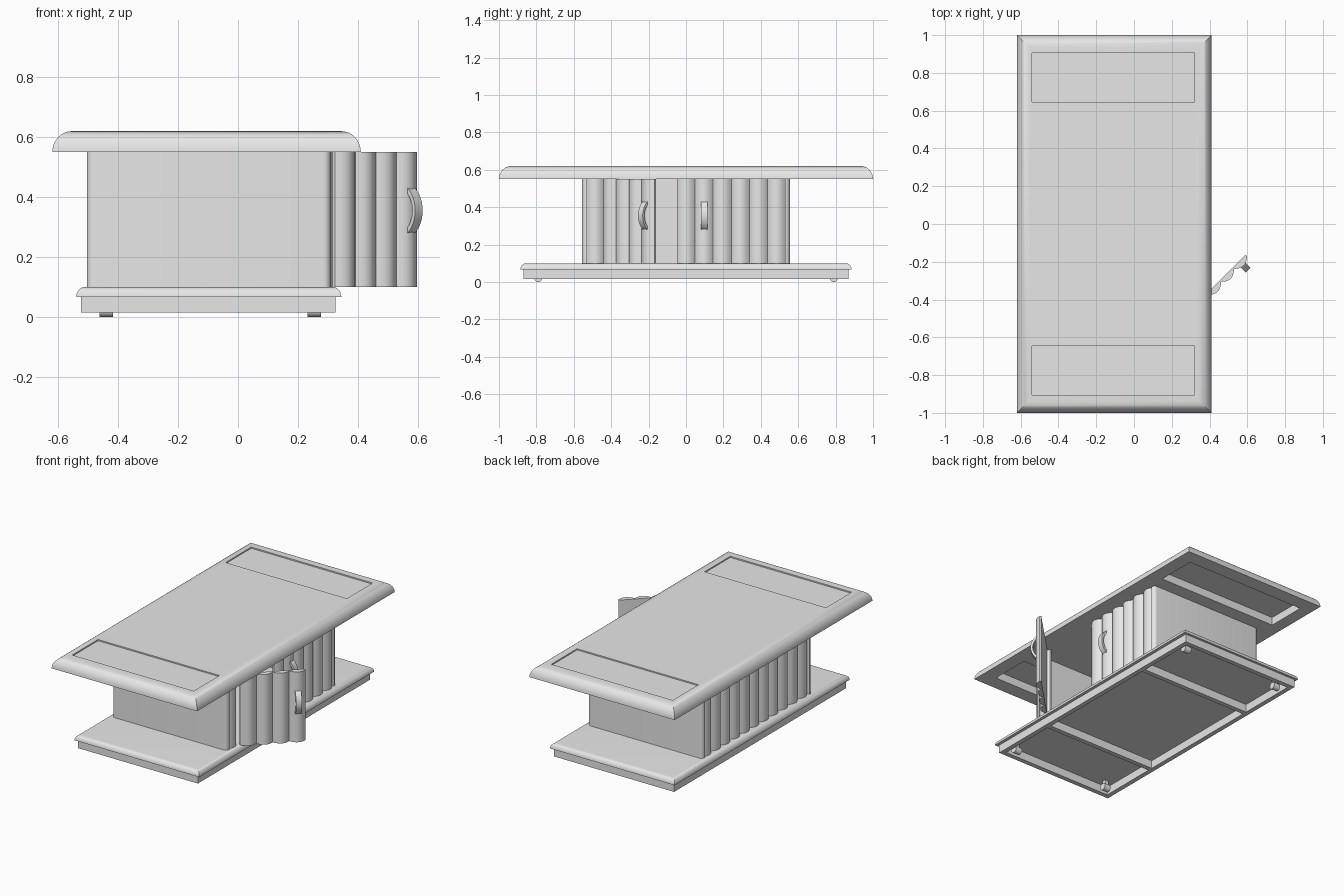
import bpy, bmesh, math
from mathutils import Vector

if "Cube" in bpy.data.objects:
    bpy.data.objects.remove(bpy.data.objects["Cube"])

grey = bpy.data.materials.new("plain_grey")
grey.diffuse_color = (0.8, 0.8, 0.8, 1)
grey.use_nodes = True
grey.node_tree.nodes["Principled BSDF"].inputs["Base Color"].default_value = grey.diffuse_color

PITCH, BULGE, BACK = 0.097, 0.025, 0.010   # rib width, rib depth, panel thickness
END = 5.5 * PITCH                          # half length of the ribbed sides
CX = -0.10                                 # cabinet centre line


def finish(name, bm, smooth=True):
    bmesh.ops.recalc_face_normals(bm, faces=bm.faces)
    me = bpy.data.meshes.new(name)
    bm.to_mesh(me)
    bm.free()
    me.materials.append(grey)
    ob = bpy.data.objects.new(name, me)
    bpy.context.collection.objects.link(ob)
    if smooth:
        bpy.ops.object.select_all(action='DESELECT')
        ob.select_set(True)
        bpy.context.view_layer.objects.active = ob
        bpy.ops.object.shade_smooth_by_angle(angle=math.radians(30))
    return ob


def add_box(bm, x0, x1, y0, y1, z0, z1):
    vs = bmesh.ops.create_cube(bm, size=1)["verts"]
    for v in vs:
        v.co = ((x0 + x1) / 2 + v.co.x * (x1 - x0),
                (y0 + y1) / 2 + v.co.y * (y1 - y0),
                (z0 + z1) / 2 + v.co.z * (z1 - z0))


def loft(bm, rings):
    """Skin a list of equal-length point loops and cap both ends."""
    loops = [[bm.verts.new(p) for p in r] for r in rings]
    n = len(loops[0])
    for a, b in zip(loops, loops[1:]):
        for i in range(n):
            j = (i + 1) % n
            bm.faces.new((a[i], a[j], b[j], b[i]))
    bm.faces.new(loops[0])
    bm.faces.new(loops[-1])


def prism(name, outline, z0, z1):
    bm = bmesh.new()
    loft(bm, [[(x, y, z) for x, y in outline] for z in (z0, z1)])
    return finish(name, bm)


def round_slab(name, x0, x1, y, z0, z1, inset):
    """Rectangular slab with a mitred quarter-round edge."""
    rings = []
    for i in range(9):
        a = i / 8 * math.pi / 2
        d, z = inset * (1 - math.cos(a)), z0 + (z1 - z0) * math.sin(a)
        rings.append([(x0 + d, -y + d, z), (x1 - d, -y + d, z),
                      (x1 - d, y - d, z), (x0 + d, y - d, z)])
    bm = bmesh.new()
    loft(bm, rings)
    return finish(name, bm)


def ribbed_panel(name, origin, tangent, ribs, z0=0.10, z1=0.55):
    """Flat-backed panel with convex vertical ribs on its outer side."""
    o, t = Vector(origin), Vector(tangent).normalized()
    n = Vector((t.y, -t.x))
    pts = [o, o + t * PITCH * ribs]
    for i in range(ribs * 10, -1, -1):
        u = (i % 10) / 5 - 1
        pts.append(o + t * PITCH * i / 10 + n * (BACK + BULGE * (1 - u * u)))
    return prism(name, [tuple(p) for p in pts], z0, z1)


def bow_handle(name, origin, tangent, depth):
    """Curved strap handle standing on a rib, with a small foot at each end."""
    o, t = Vector(origin), Vector(tangent).normalized()
    n = Vector((t.y, -t.x))
    rings = []
    for i in range(17):
        a = (i / 16 * 2 - 1) * math.radians(62)
        ring = []
        for side, r in ((-1, 0.082), (1, 0.082), (1, 0.096), (-1, 0.096)):
            d = depth + r * math.cos(a) - 0.096
            p = o + t * side * 0.0175 + n * d
            ring.append((p.x, p.y, 0.355 + r * math.sin(a)))
        rings.append(ring)
    bm = bmesh.new()
    loft(bm, rings)
    # feet reaching back to the door
    for s in (-1, 1):
        foot = []
        for z in (0.355 + s * 0.071, 0.355 + s * 0.085):
            ring = []
            for side, d in ((-1, 0.02), (1, 0.02), (1, depth - 0.05), (-1, depth - 0.05)):
                p = o + t * side * 0.0175 + n * d
                ring.append((p.x, p.y, z))
            foot.append(ring)
        loft(bm, foot)
    return finish(name, bm)


# Table top with a sunken panel at each end, recessed above and below
top = round_slab("table_top", -0.62, 0.41, 1.0, 0.55, 0.62, 0.065)
bm = bmesh.new()
for y0, y1 in ((-0.905, -0.645), (0.645, 0.905)):
    add_box(bm, -0.54, 0.32, y0, y1, 0.612, 0.66)
    add_box(bm, -0.54, 0.32, y0, y1, 0.50, 0.602)
cutter = finish("panel_cutter", bm, smooth=False)
cutter.hide_render = True
cutter.hide_set(True)
cut = top.modifiers.new("panels", 'BOOLEAN')
cut.operation, cut.solver, cut.object = 'DIFFERENCE', 'EXACT', cutter

# Plinth: moulded slab on an open frame with two cross bars
round_slab("plinth_moulding", -0.54, 0.345, 0.885, 0.067, 0.10, 0.03)
bm = bmesh.new()
W = 0.03
add_box(bm, -0.525, -0.525 + W, -0.87, 0.87, 0.015, 0.068)
add_box(bm, 0.325 - W, 0.325, -0.87, 0.87, 0.015, 0.068)
for s in (-1, 1):
    for y in (0.87 - W / 2, 0.44):
        add_box(bm, -0.525 + W, 0.325 - W, s * y - W / 2, s * y + W / 2, 0.015, 0.068)
finish("plinth_frame", bm, smooth=False)

# Casters
for x in (-0.44, 0.255):
    for y in (-0.79, 0.79):
        bm = bmesh.new()
        rings = []
        for dx in (-0.0225, 0.0225):
            rings.append([(x + dx, y + 0.022 * math.cos(k * math.pi / 10),
                           0.022 + 0.022 * math.sin(k * math.pi / 10)) for k in range(20)])
        loft(bm, rings)
        add_box(bm, x - 0.012, x + 0.012, y - 0.012, y + 0.012, 0.03, 0.068)
        finish("caster", bm)

# Cabinet end walls with rounded outer corners
R = 0.025
for s, name in ((-1, "front_wall"), (1, "back_wall")):
    pts = []
    for k in range(7):
        a = math.pi + k / 6 * math.pi / 2
        pts.append((CX - 0.38 + R * math.cos(a), s * (END - 0.003 - R * math.sin(a))))
    for k in range(7):
        a = -math.pi / 2 + k / 6 * math.pi / 2
        pts.append((CX + 0.385 + R * math.cos(a), s * (END - 0.003 - R * math.sin(a))))
    prism(name, pts, 0.10, 0.55)

# Ribbed sides: full left side, fixed strips, closed door and open door
XR = 0.28
ribbed_panel("left_side", (-0.47, END), (0, -1), 11)
ribbed_panel("fixed_strip_front", (XR, -END), (0, 1), 1)
ribbed_panel("closed_door", (XR, -0.5 * PITCH), (0, 1), 4)
ribbed_panel("fixed_strip_back", (XR, 3.5 * PITCH), (0, 1), 2)
hinge = Vector((0.316, -0.436))
swing = Vector((1, 1)).normalized()
ribbed_panel("open_door", hinge, swing, 4)

# Door handles
bow_handle("closed_door_handle", (XR, PITCH), (0, 1), 0.068)
bow_handle("open_door_handle", hinge + swing * PITCH * 3.5, swing, 0.068)
